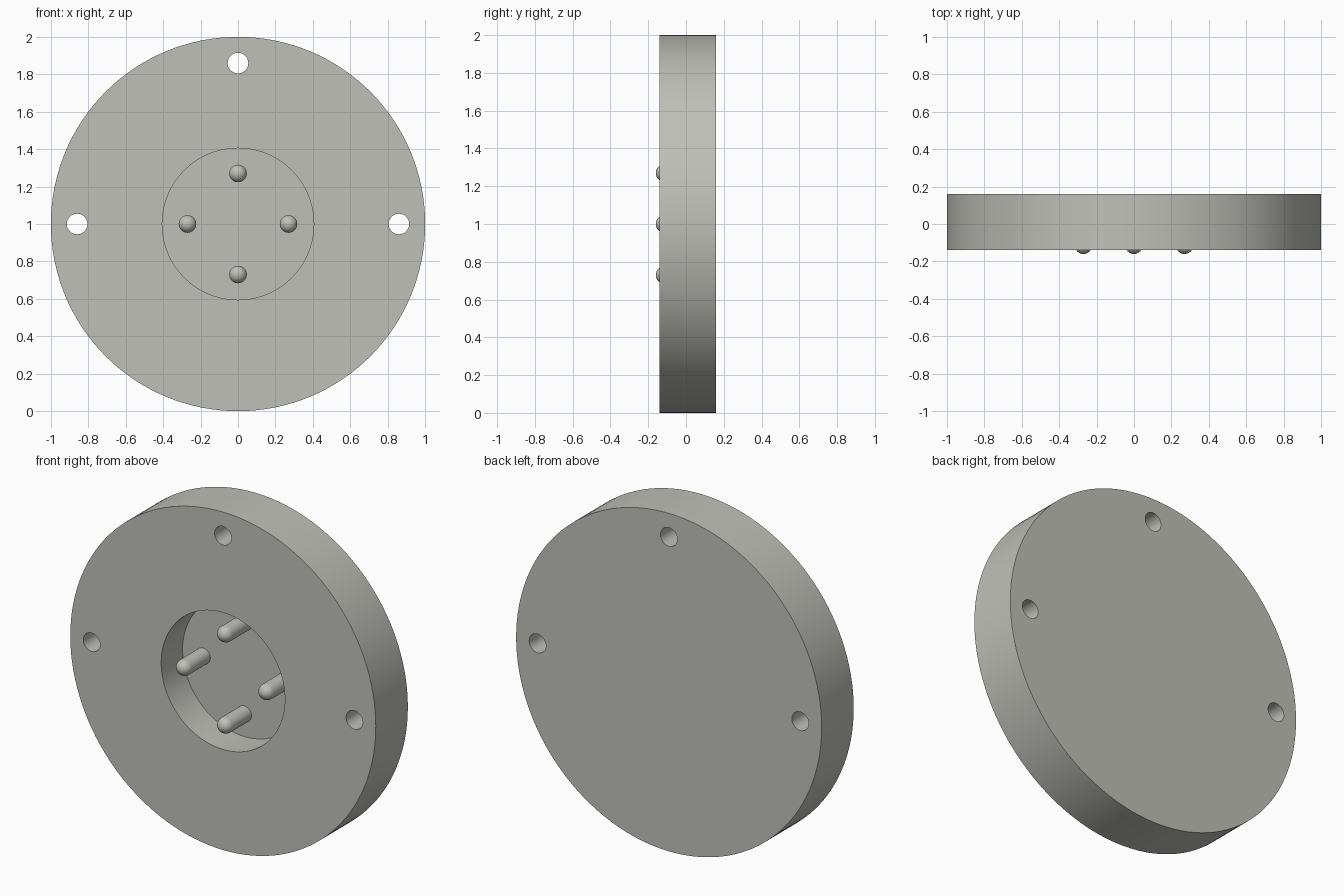
import bpy, bmesh, math
from mathutils import Matrix, Vector

if "Cube" in bpy.data.objects:
    bpy.data.objects.remove(bpy.data.objects["Cube"])

FRONT, BACK, FLOOR, TIP = -0.14, 0.16, 0.06, -0.16
MID = 1.0  # height of the disc centre

metal = bpy.data.materials.new("light_grey_metal")
metal.diffuse_color = (0.53, 0.53, 0.49, 1)
metal.use_nodes = True
metal.node_tree.nodes["Principled BSDF"].inputs["Base Color"].default_value = metal.diffuse_color


def cylinder(name, x, z, radius, y0, y1, sides):
    """Cylinder along y from y0 to y1."""
    bpy.ops.mesh.primitive_cylinder_add(
        vertices=sides, radius=radius, depth=y1 - y0,
        location=(x, (y0 + y1) / 2, z), rotation=(math.pi / 2, 0, 0))
    ob = bpy.context.object
    ob.name = name
    ob.data.materials.append(metal)
    return ob


def smooth(ob):
    bpy.ops.object.select_all(action='DESELECT')
    ob.select_set(True)
    bpy.context.view_layer.objects.active = ob
    bpy.ops.object.shade_smooth_by_angle(angle=math.radians(35))


# Round body with a blind socket in front and three through holes
body = cylinder("disc_body", 0, MID, 1.0, FRONT, BACK, 128)
cutters = [cylinder("socket_cutter", 0, MID, 0.405, FRONT - 0.1, FLOOR, 96)]
for x, z in ((-0.86, 0), (0.86, 0), (0, 0.86)):
    cutters.append(cylinder("hole_cutter", x, MID + z, 0.055,
                            FRONT - 0.1, BACK + 0.1, 40))
for cutter in cutters:
    bpy.context.view_layer.objects.active = body
    mod = body.modifiers.new("cut", 'BOOLEAN')
    mod.operation, mod.solver, mod.object = 'DIFFERENCE', 'EXACT', cutter
    bpy.ops.object.modifier_apply(modifier=mod.name)
    bpy.data.objects.remove(cutter)
smooth(body)

# Four round-tipped contact pins standing on the socket floor
PIN_R = 0.047
profile = [Vector((PIN_R, FLOOR + 0.01, 0))]
for i in range(9):
    a = math.pi / 2 * i / 8
    profile.append(Vector((PIN_R * math.cos(a),
                           TIP + PIN_R * (1 - math.sin(a)), 0)))
for name, x, z in (("left", -0.27, 0), ("right", 0.27, 0),
                   ("top", 0, 0.27), ("bottom", 0, -0.27)):
    bm = bmesh.new()
    verts = [bm.verts.new(p) for p in profile]
    edges = [bm.edges.new(pair) for pair in zip(verts, verts[1:])]
    bmesh.ops.spin(bm, geom=verts + edges, cent=(0, 0, 0), axis=(0, 1, 0),
                   angle=2 * math.pi, steps=32)
    bmesh.ops.remove_doubles(bm, verts=bm.verts, dist=0.0005)
    bmesh.ops.holes_fill(bm, edges=bm.edges, sides=0)
    bmesh.ops.recalc_face_normals(bm, faces=bm.faces)
    mesh = bpy.data.meshes.new(name + "_pin")
    bm.to_mesh(mesh)
    bm.free()
    mesh.materials.append(metal)
    pin = bpy.data.objects.new(name + "_pin", mesh)
    pin.location = (x, 0, MID + z)
    bpy.context.collection.objects.link(pin)
    smooth(pin)
